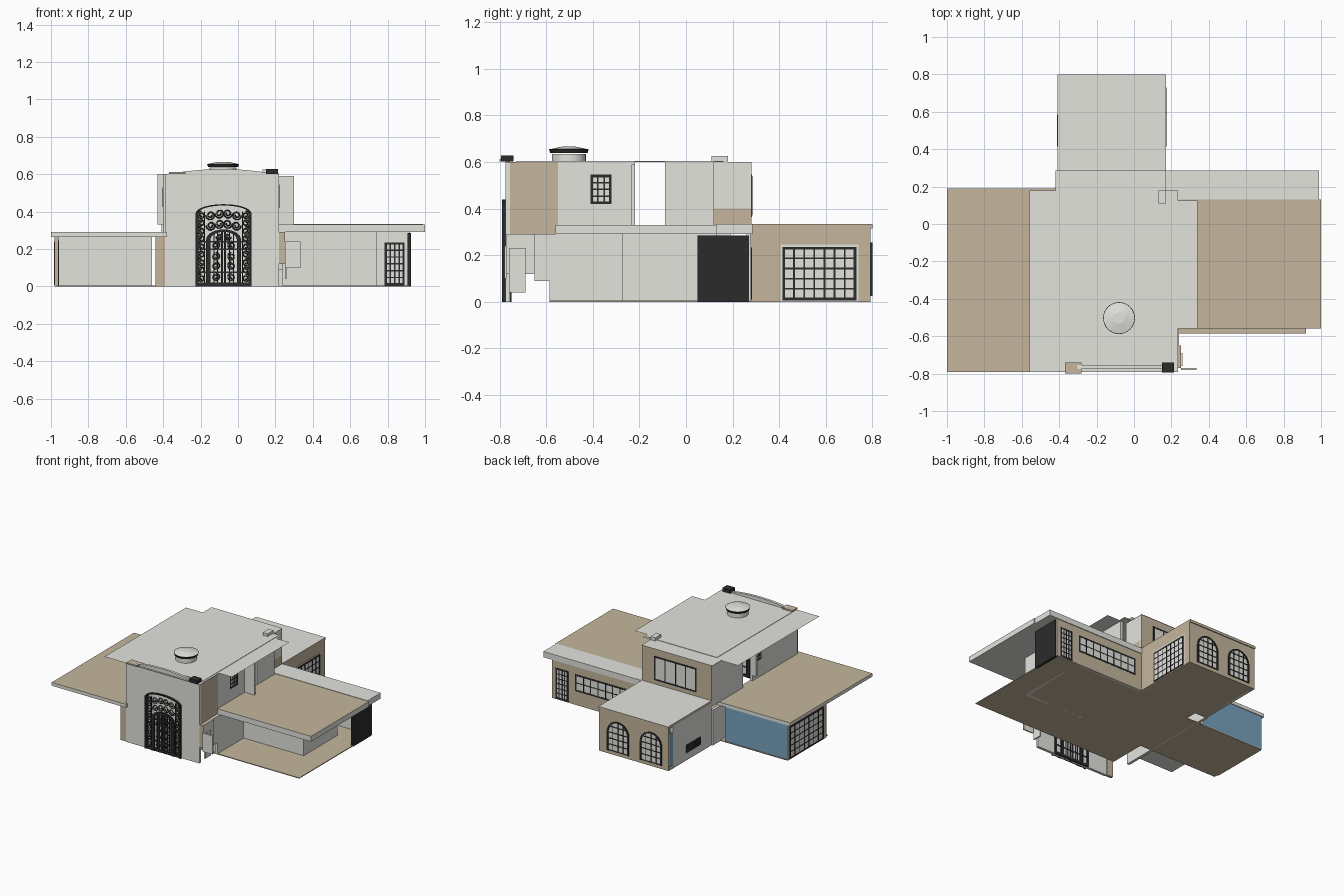
import bpy, bmesh, math
from mathutils import Vector

if "Cube" in bpy.data.objects:
    bpy.data.objects.remove(bpy.data.objects["Cube"])

def material(name, col):
    m = bpy.data.materials.new(name)
    m.diffuse_color = (*col, 1)
    m.use_nodes = True
    m.node_tree.nodes["Principled BSDF"].inputs["Base Color"].default_value = m.diffuse_color
    return m

GREY = material("pale_grey_plaster", (0.77, 0.77, 0.73))
TAN = material("tan_stucco", (0.56, 0.47, 0.34))
BLACK = material("black_iron", (0.024, 0.024, 0.024))
BLUE = material("blue_wall", (0.19, 0.37, 0.52))

def finish(name, bm, mats):
    me = bpy.data.meshes.new(name)
    bmesh.ops.recalc_face_normals(bm, faces=bm.faces)
    bm.to_mesh(me)
    bm.free()
    for m in mats:
        me.materials.append(m)
    ob = bpy.data.objects.new(name, me)
    bpy.context.collection.objects.link(ob)
    return ob

def add_box(bm, x0, x1, y0, y1, z0, z1):
    geo = bmesh.ops.create_cube(bm, size=1)
    for v in geo["verts"]:
        v.co = ((x0 + x1) / 2 + v.co.x * (x1 - x0),
                (y0 + y1) / 2 + v.co.y * (y1 - y0),
                (z0 + z1) / 2 + v.co.z * (z1 - z0))

def box(name, ext, mat, alt=None, facing=None):
    """Box; faces that look along `facing` take the alt colour."""
    bm = bmesh.new()
    add_box(bm, *ext)
    ob = finish(name, bm, [mat] + ([alt] if alt else []))
    if alt:
        for p in ob.data.polygons:
            if p.normal.dot(Vector(facing)) > 0.9:
                p.material_index = 1
    return ob

def sheet(name, x0, x1, y0, y1, z, mat):
    """Single flat face."""
    bm = bmesh.new()
    bm.faces.new([bm.verts.new(c) for c in ((x0, y0, z), (x1, y0, z), (x1, y1, z), (x0, y1, z))])
    return finish(name, bm, [mat])

def grid_window(name, axis, pos, a0, a1, z0, z1, cols, rows, half=0.012, bar=0.006, glass=GREY):
    """Panes and iron bars on a wall at `pos`, visible on both sides."""
    def ext(u0, u1, w0, w1, h):
        return (u0, u1, pos - h, pos + h, w0, w1) if axis == "y" else (pos - h, pos + h, u0, u1, w0, w1)
    box(name + "_glass", ext(a0, a1, z0, z1, half - 0.001), glass)
    bm = bmesh.new()
    for i in range(cols + 1):
        w = bar if i in (0, cols) else bar * 0.6
        u = a0 + (a1 - a0) * i / cols
        add_box(bm, *ext(u - w, u + w, z0, z1, half + 0.001))
    for j in range(rows + 1):
        w = bar if j in (0, rows) else bar * 0.6
        z = z0 + (z1 - z0) * j / rows
        add_box(bm, *ext(a0 - bar, a1 + bar, max(0, z - w), z + w, half))
    finish(name + "_bars", bm, [BLACK])

def arch(cx, w, z0, side, rise, n=14):
    pts = [(cx - w, z0)]
    pts += [(cx - w * math.cos(math.pi * i / n), side + rise * math.sin(math.pi * i / n)) for i in range(n + 1)]
    return pts + [(cx + w, z0)]

def plate(name, pts, y0, y1, mat):
    bm = bmesh.new()
    f = bm.faces.new([bm.verts.new((x, y0, z)) for x, z in pts])
    r = bmesh.ops.extrude_face_region(bm, geom=[f])
    for v in r["geom"]:
        if isinstance(v, bmesh.types.BMVert):
            v.co.y = y1
    if len(bm.faces) == len(pts) + 1:  # close the first side if it was moved
        bm.faces.new([v for v in bm.verts if abs(v.co.y - y0) < 1e-6])
    return finish(name, bm, [mat])

def arch_band(name, cx, w, z0, side, rise, t, y0, y1, mat):
    """Arched frame of width t."""
    bm = bmesh.new()
    rings = [arch(cx, w, z0, side, rise), arch(cx, w - t, z0, side, rise - t * 0.6)]
    vs = [[[bm.verts.new((x, y, z)) for x, z in r] for r in rings] for y in (y0, y1)]
    for i in range(len(rings[0]) - 1):
        for a, b in ((vs[0][0], vs[0][1]), (vs[0][1], vs[1][1]), (vs[1][1], vs[1][0]), (vs[1][0], vs[0][0])):
            bm.faces.new((a[i], a[i + 1], b[i + 1], b[i]))
    return finish(name, bm, [mat])

# floors
box("hall_floor", (-0.31, 0.92, -0.585, 0.28, 0, 0.006), TAN)
box("left_wing_floor", (-0.97, -0.31, -0.30, 0.19, 0, 0.006), TAN)
box("back_room_floor", (-0.41, 0.17, 0.28, 0.79, 0, 0.006), TAN)

# left wing: tan roof, blue back wall, glazed end
box("left_wing_roof", (-1.0, -0.38, -0.79, 0.19, 0.265, 0.29), GREY, TAN, (0, 0, 1))
box("left_wing_back_wall", (-0.98, -0.46, 0.165, 0.185, 0, 0.265), GREY, BLUE, (0, 1, 0))
box("left_wing_end_wall", (-0.98, -0.96, -0.27, 0.184, 0, 0.265), TAN)
grid_window("left_wing_glazing", "x", -0.97, -0.23, 0.16, 0.008, 0.24, 7, 5)

# right wing: tan roof, canopy, back wall, rooms under the roof
box("right_wing_roof", (0.22, 1.0, -0.56, 0.13, 0.29, 0.33), GREY, TAN, (0, 0, 1))
box("right_wing_canopy", (0.17, 0.99, 0.13, 0.285, 0.29, 0.333), GREY)
box("right_wing_back_wall", (0.17, 0.92, 0.26, 0.28, 0, 0.29), GREY, TAN, (0, 1, 0))
box("right_wing_end_wall", (0.905, 0.925, 0.05, 0.27, 0, 0.285), BLACK)
grid_window("garden_door", "y", 0.27, 0.79, 0.885, 0.012, 0.23, 4, 6)
grid_window("window_band", "y", 0.27, 0.23, 0.72, 0.11, 0.225, 8, 2)
box("porch_room_front", (0.24, 0.74, -0.275, -0.255, 0, 0.29), GREY)
box("porch_room_side", (0.72, 0.74, -0.255, 0.13, 0, 0.29), GREY)

# back room with two arched windows and a wide glazed side
box("back_room_roof", (-0.41, 0.17, 0.28, 0.80, 0.315, 0.335), TAN, GREY, (0, 0, 1))
box("back_room_back_wall", (-0.41, 0.17, 0.775, 0.793, 0, 0.315), TAN, GREY, (0, -1, 0))
box("back_room_right_wall", (0.15, 0.17, 0.28, 0.775, 0, 0.315), GREY, TAN, (1, 0, 0))
box("back_room_left_wall", (-0.41, -0.39, 0.28, 0.74, 0, 0.315), GREY)
box("blue_side_panel", (-0.408, -0.392, 0.735, 0.775, 0.02, 0.27), BLUE)
box("side_window_surround", (0.149, 0.172, 0.405, 0.74, 0, 0.245), GREY)
grid_window("back_room_glazing", "x", 0.16, 0.42, 0.725, 0.012, 0.23, 7, 5, half=0.014)
grid_window("small_side_window", "x", -0.40, 0.42, 0.58, 0.06, 0.11, 3, 1, glass=BLACK)
for k, cx in enumerate((0.01, -0.265)):
    plate(f"arched_glass_{k}", arch(cx, 0.088, 0.03, 0.165, 0.085), 0.772, 0.796, GREY)
    arch_band(f"arched_frame_{k}", cx, 0.092, 0.025, 0.165, 0.09, 0.014, 0.77, 0.80, BLACK)
    bm = bmesh.new()
    for i in (-1, 0, 1):
        add_box(bm, cx + i * 0.042 - 0.003, cx + i * 0.042 + 0.003, 0.771, 0.799, 0.03, 0.25 - 0.012 * abs(i))
    for z in (0.03, 0.075, 0.12, 0.165, 0.21):
        w = 0.088 if z < 0.2 else 0.074
        add_box(bm, cx - w, cx + w, 0.771, 0.799, z - 0.003, z + 0.003)
    finish(f"arched_bars_{k}", bm, [BLACK])

# ground floor hall walls
box("hall_left_wall", (-0.42, -0.40, -0.55, 0.28, 0, 0.265), GREY)
box("hall_right_wall", (0.22, 0.24, -0.65, -0.27, 0.09, 0.29), GREY)
box("hall_right_base", (0.22, 0.24, -0.585, -0.27, 0, 0.09), GREY)
box("left_return_wall", (-0.44, -0.39, -0.77, -0.75, 0, 0.265), TAN)
box("right_return_wall", (0.215, 0.25, -0.77, -0.65, 0.12, 0.29), TAN, GREY, (1, 0, 0))
box("side_panel_front", (0.25, 0.335, -0.78, -0.77, 0.10, 0.24), GREY)
box("side_panel_return", (0.25, 0.26, -0.76, -0.69, 0.04, 0.23), GREY)

# upper storey walls, open between the front and back parts
box("upper_right_front", (0.20, 0.22, -0.755, -0.55, 0.29, 0.60), GREY, TAN, (1, 0, 0))
box("upper_right_wall", (0.20, 0.22, -0.55, -0.22, 0.29, 0.60), GREY)
box("upper_right_fin", (0.22, 0.30, -0.235, -0.22, 0.33, 0.59), GREY)
box("upper_right_rear", (0.20, 0.22, -0.09, 0.12, 0.29, 0.60), GREY)
box("upper_right_corner", (0.15, 0.17, 0.12, 0.28, 0.40, 0.60), GREY)
box("upper_right_corner_base", (0.15, 0.17, 0.12, 0.28, 0.29, 0.40), TAN)
box("upper_left_wall", (-0.40, -0.38, -0.755, -0.22, 0.29, 0.60), GREY)
box("upper_left_fin", (-0.43, -0.40, -0.235, -0.22, 0.33, 0.60), GREY)
box("upper_left_rear", (-0.41, -0.39, -0.09, 0.28, 0.29, 0.60), GREY)
box("upper_back_wall", (-0.41, 0.17, 0.262, 0.282, 0.29, 0.60), GREY, TAN, (0, 1, 0))
grid_window("upper_back_window", "y", 0.272, -0.28, 0.06, 0.37, 0.54, 4, 1)
grid_window("upper_right_window", "x", 0.21, -0.405, -0.325, 0.425, 0.54, 3, 4)
grid_window("upper_left_window", "x", -0.39, -0.32, -0.25, 0.425, 0.53, 3, 4)

# thin overhanging roof with raised centre
sheet("upper_roof", -0.56, 0.235, -0.79, 0.18, 0.601, GREY)
sheet("upper_roof_right", 0.235, 0.34, -0.56, 0.125, 0.601, GREY)
sheet("upper_roof_back", -0.42, 0.17, 0.18, 0.285, 0.601, GREY)
box("roof_centre", (-0.37, 0.22, -0.73, 0.16, 0.60, 0.604), GREY)
box("roof_black_coping", (0.15, 0.215, -0.795, -0.74, 0.602, 0.628), BLACK)
box("roof_left_coping", (-0.37, -0.28, -0.80, -0.74, 0.602, 0.612), TAN)
box("roof_rear_block", (0.13, 0.17, 0.11, 0.18, 0.60, 0.625), GREY)

# round skylight
def disc(name, r0, r1, z0, z1, mat):
    bm = bmesh.new()
    bmesh.ops.create_cone(bm, cap_ends=True, segments=32, radius1=r0, radius2=r1, depth=z1 - z0)
    bmesh.ops.translate(bm, verts=bm.verts, vec=(-0.08, -0.503, (z0 + z1) / 2))
    finish(name, bm, [mat])
disc("skylight_drum", 0.073, 0.073, 0.60, 0.635, GREY)
disc("skylight_rim", 0.08, 0.085, 0.638, 0.655, BLACK)
disc("skylight_dome", 0.082, 0.03, 0.655, 0.666, GREY)

# front facade with a gently curved top
top = [(-0.39 + 0.61 * i / 16, 0.60 + 0.028 * math.sin(math.pi * i / 16)) for i in range(17)]
plate("front_facade", [(-0.39, 0)] + top + [(0.22, 0)], -0.775, -0.755, GREY)

# ornate iron entrance
CX = -0.077
arch_band("entrance_outer_frame", CX, 0.15, 0, 0.39, 0.05, 0.012, -0.79, -0.75, BLACK)
arch_band("entrance_panel_frame", CX, 0.093, 0, 0.25, 0.055, 0.022, -0.787, -0.75, BLACK)
bm = bmesh.new()
for s in (-1, 1):
    for u, w, z1 in ((0.008, 0.006, 0.30), (0.032, 0.003, 0.29), (0.052, 0.003, 0.28), (0.102, 0.003, 0.40), (0.137, 0.003, 0.40)):
        add_box(bm, CX + s * u - w, CX + s * u + w, -0.784, -0.752, 0, z1)
for z, h in ((0.01, 0.012), (0.075, 0.004), (0.20, 0.004), (0.24, 0.004)):
    add_box(bm, CX - 0.145, CX + 0.145, -0.783, -0.752, z - min(h, z), z + h)
finish("entrance_bars", bm, [BLACK])

cu = bpy.data.curves.new("entrance_scrolls", "CURVE")
cu.dimensions = "3D"
cu.bevel_depth = 0.0036
cu.bevel_resolution = 0
def scroll(u, z, r, turn, start):
    """Pair of mirrored spirals."""
    for s in (-1, 1):
        sp = cu.splines.new("POLY")
        sp.points.add(17)
        for i, p in enumerate(sp.points):
            a = start + turn * i / 17 * 3.2 * math.pi
            k = r * (1 - 0.75 * i / 17)
            p.co = (CX + s * (u + k * math.cos(a)), -0.78, z + k * math.sin(a), 1)
for i in range(9):
    scroll(0.119, 0.045 + 0.042 * i, 0.022, 1 if i % 2 else -1, math.pi / 2 * (-1) ** i)
for z in (0.05, 0.11, 0.16, 0.22):
    scroll(0.042, z, 0.022, 1, math.pi / 2)
for u, z, r in ((0.022, 0.335, 0.026), (0.068, 0.325, 0.026), (0.022, 0.39, 0.026), (0.07, 0.38, 0.026), (0.022, 0.265, 0.018)):
    scroll(u, z, r, -1, 0)
cu.materials.append(BLACK)
ob = bpy.data.objects.new("entrance_scrolls", cu)
bpy.context.collection.objects.link(ob)
